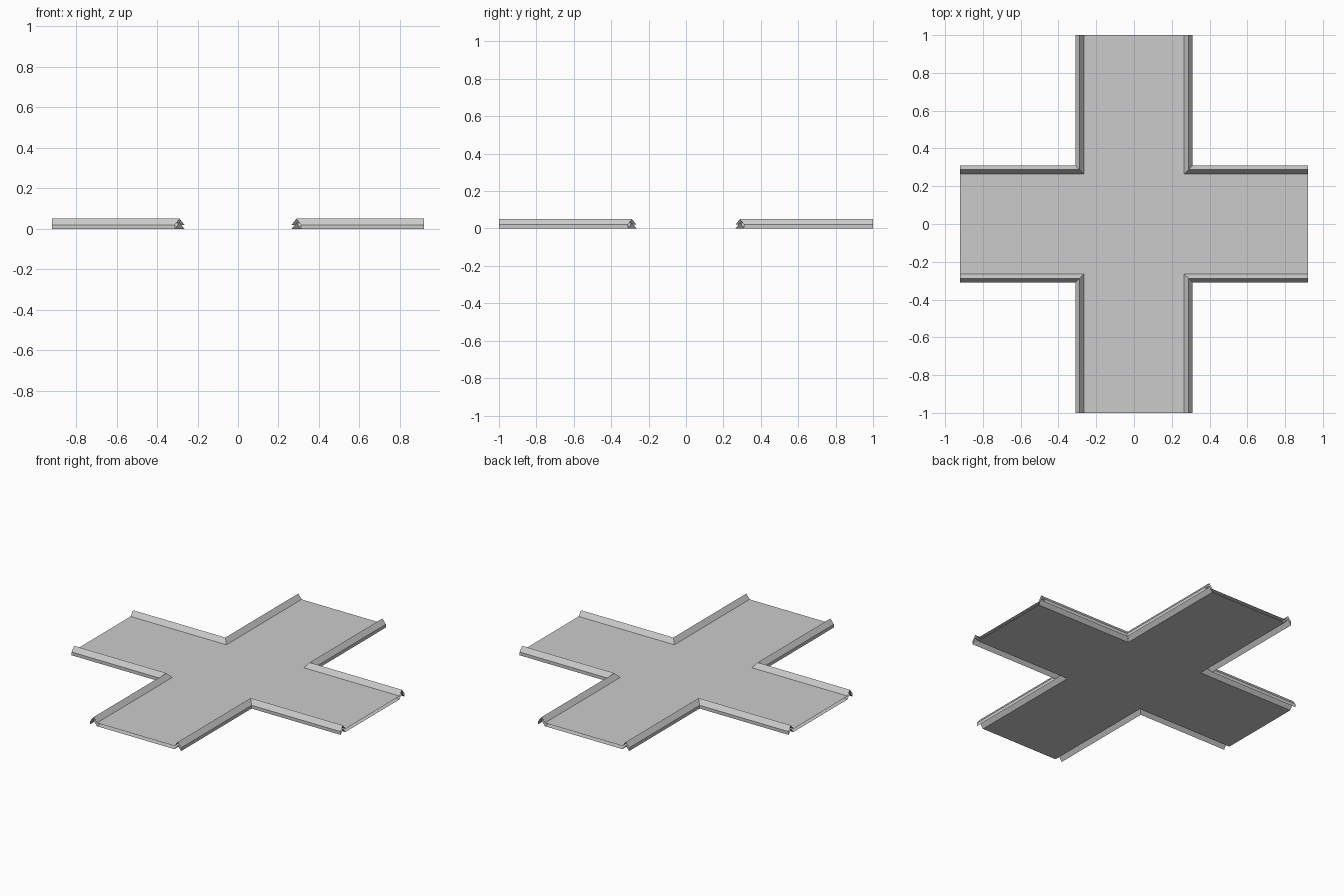
import bpy, bmesh

if "Cube" in bpy.data.objects:
    bpy.data.objects.remove(bpy.data.objects["Cube"])

HALF_X, HALF_Y = 0.92, 1.0      # arm reaches
INNER = 0.265                   # half width of the flat deck
DECK = 0.02                     # gap between upper and lower skins


def make_object(name, bm):
    mesh = bpy.data.meshes.new(name)
    bm.to_mesh(mesh)
    bm.free()
    obj = bpy.data.objects.new(name, mesh)
    bpy.context.collection.objects.link(obj)
    return obj


def corner_path(offset):
    """L-shaped path round the inside corner of one quadrant."""
    return [(offset, HALF_Y), (offset, offset), (HALF_X, offset)]


def cross_sheet(name, z, facing_up):
    """Flat cross-shaped skin, outlined by going round the four quadrants."""
    bm = bmesh.new()
    outline = []
    for sx, sy in ((1, 1), (1, -1), (-1, -1), (-1, 1)):
        path = [(sx * x, sy * y) for x, y in corner_path(INNER)]
        outline += path if sx * sy > 0 else path[::-1]
    if facing_up:
        outline.reverse()
    bm.faces.new([bm.verts.new((x, y, z)) for x, y in outline])
    return make_object(name, bm)


# Upper and lower skins of the deck, open at the arm ends
cross_sheet("deck_top", DECK, True)
cross_sheet("deck_underside", 0.0, False)

# Folded ridge edging: hollow chevron section swept round a mitred corner
section = [(INNER, DECK), (0.288, 0.05), (0.311, DECK),
           (0.311, 0.0), (0.288, 0.03), (INNER, 0.0)]
bm = bmesh.new()
rails = [[bm.verts.new((x, y, z)) for x, y in corner_path(o)] for o, z in section]
for a, b in zip(rails, rails[1:]):
    for i in range(2):
        bm.faces.new((a[i], a[i + 1], b[i + 1], b[i]))
edging = make_object("ridge_edging", bm)

# Repeat the edging in all four quadrants
mirror = edging.modifiers.new("four_corners", 'MIRROR')
mirror.use_axis = (True, True, False)
mirror.use_mirror_merge = False
